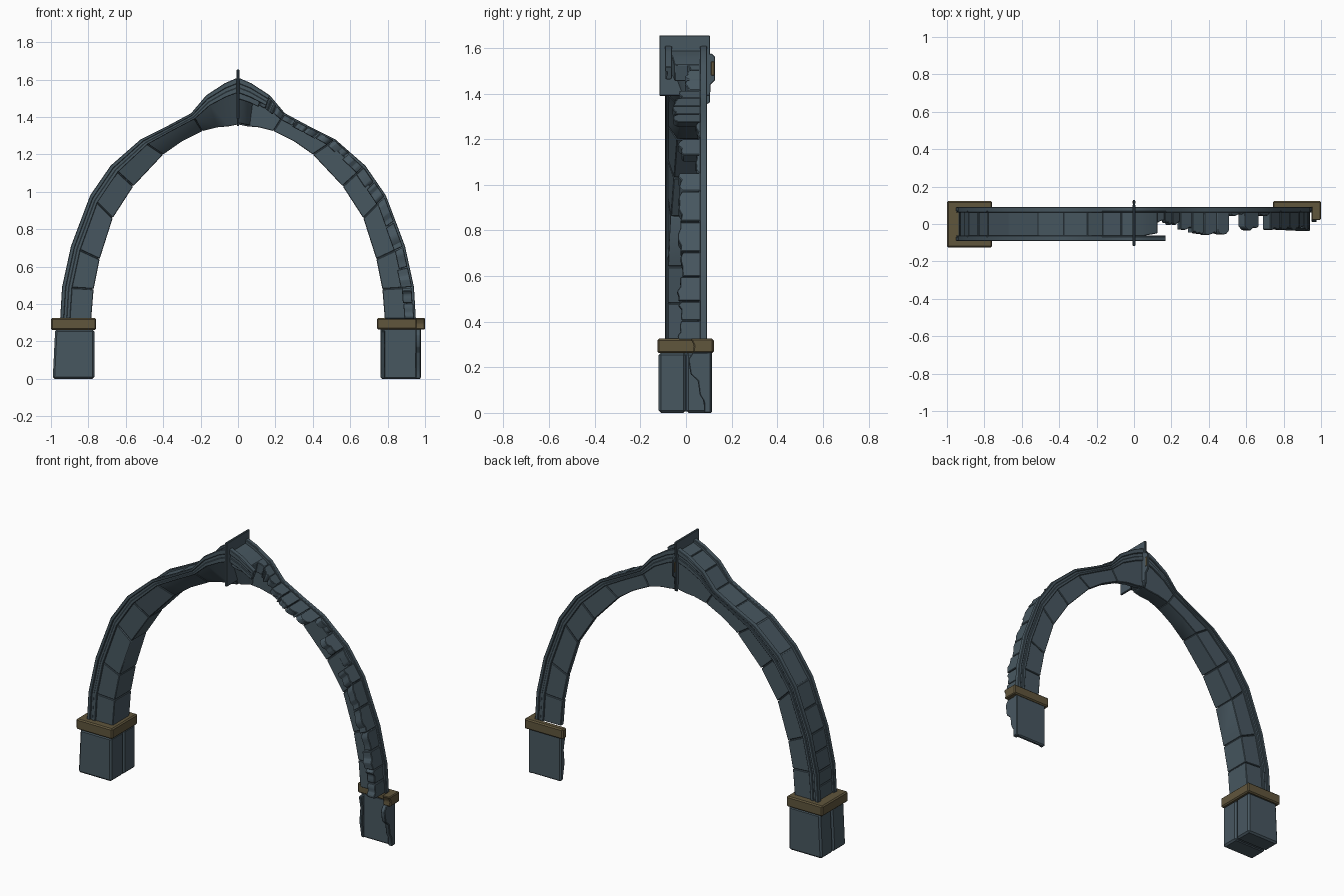
import bpy, bmesh, math, random
from mathutils import Vector

if "Cube" in bpy.data.objects:
    bpy.data.objects.remove(bpy.data.objects["Cube"])

random.seed(4)


def material(name, col):
    m = bpy.data.materials.new(name)
    m.diffuse_color = (*col, 1)
    m.use_nodes = True
    m.node_tree.nodes["Principled BSDF"].inputs["Base Color"].default_value = m.diffuse_color
    return m


STONE = material("blue grey stone", (0.064, 0.096, 0.118))
TRIM = material("brown trim stone", (0.118, 0.093, 0.046))

# Half of the arch from foot to apex: outer and inner (x, z) at each joint
HALF = [((.95, .32), (.785, .32)), ((.94, .49), (.772, .48)),
        ((.892, .71), (.74, .64)), ((.79, .98), (.67, .86)),
        ((.68, 1.14), (.56, 1.03)), ((.52, 1.28), (.40, 1.20)),
        ((.38, 1.35), (.30, 1.27)), ((.25, 1.42), (.19, 1.325)),
        ((.17, 1.515), (.11, 1.345)), ((.07, 1.58), (.05, 1.35)),
        ((0, 1.61), (0, 1.36))]
RING = [tuple((-x, z) for x, z in p) for p in HALF] + HALF[-2::-1]
END = len(RING) - 1


def point(u, t):
    """Point at joint number u and depth t (0 outer edge, 1 inner edge)."""
    i = min(int(u), END - 1)
    a, b = [Vector(p[0]).lerp(Vector(p[1]), t) for p in RING[i:i + 2]]
    return a.lerp(b, u - i)


def worn(u):
    """Front y of the inner edge, wearing back towards the apex."""
    return -.08 + .075 * min(1, max(0, (u - 2) / 5.5))


def finish(name, bm, mat, bevel):
    bmesh.ops.recalc_face_normals(bm, faces=bm.faces)
    if bevel:
        edges = [e for e in bm.edges if e.calc_face_angle(0) > math.radians(35)]
        bmesh.ops.bevel(bm, geom=edges, offset=bevel, segments=1,
                        affect='EDGES', clamp_overlap=True)
    me = bpy.data.meshes.new(name)
    bm.to_mesh(me)
    bm.free()
    me.shade_smooth()
    me.set_sharp_from_angle(angle=math.radians(32))
    me.materials.append(mat)
    ob = bpy.data.objects.new(name, me)
    bpy.context.collection.objects.link(ob)
    return ob


def sweep(name, us, t0, t1, back, fronts, mat=STONE, bevel=0.003, inner=None):
    """Bar along the arch; fronts is one y or a ragged list of them."""
    bm = bmesh.new()
    if not isinstance(fronts, list):
        fronts = [fronts] * len(us)
    inner = inner or fronts
    rings = []
    for u, f, g in zip(us, fronts, inner):
        o, i = point(u, t0), point(u, t1)
        rings.append([bm.verts.new(c) for c in (
            (o.x, back, o.y), (o.x, f, o.y), (i.x, g, i.y), (i.x, back, i.y))])
    for a, b in zip(rings, rings[1:]):
        for k in range(4):
            bm.faces.new((a[k], a[(k + 1) % 4], b[(k + 1) % 4], b[k]))
    bm.faces.new(rings[0])
    bm.faces.new(rings[-1][::-1])
    return finish(name, bm, mat, bevel)


def slab(name, pts, x0, x1, mat=STONE, bevel=0.006):
    """(y, z) outline extruded along x."""
    bm = bmesh.new()
    a, b = [[bm.verts.new((x, y, z)) for y, z in pts] for x in (x0, x1)]
    n = len(pts)
    bm.faces.new(a)
    bm.faces.new(b[::-1])
    for k in range(n):
        bm.faces.new((a[k], a[(k + 1) % n], b[(k + 1) % n], b[k]))
    return finish(name, bm, mat, bevel)


def box(name, x0, x1, y0, y1, z0, z1, mat=STONE, bevel=0.01):
    return slab(name, [(y0, z0), (y1, z0), (y1, z1), (y0, z1)], x0, x1, mat, bevel)


# Whole half: core and stones through the full depth, worn back at the crown
us = list(range(11))
sweep("arch_core", us, .1, .97, .068, -.066, bevel=0,
      inner=[worn(u) + .012 for u in us])
for i, us in enumerate(([0, 1], [1, 2], [2, 3], [3, 4], [4, 5], [5, 6, 7],
                        [7, 8, 9, 10])):
    us = [us[0] + .01] + us[1:-1] + [us[-1] - .01]
    sweep(f"voussoir_{i}", us, .27, 1, .08, -.08, inner=[worn(u) for u in us])
for a, b in ((0, .5), (.5, 1), (1, 1.5), (1.5, 2), (2, 2.5), (2.5, 3), (3, 4),
             (4, 5), (5, 6), (6, 7), (7, 8), (8, 9), (9, 10)):
    sweep("top_stone", [a + .01, b - .01], random.uniform(.05, .1), .3, .064, -.064)

# Broken stub of the crown just past the apex
sweep("crown_stub_top", [10, 10.5, 11, 11.6], .08, .45, .07, [-.07, -.07, -.06, -.05])
sweep("crown_stub", [10, 10.4, 10.8, 11.2], .4, .97, .07, [-.06, -.04, .0, .04],
      inner=[-.005, .0, .02, .045])

# Broken half: thin back facing and ragged top stones
for i, us in enumerate(([10, 11, 12, 13], [13, 14, 15], [15, 16], [16, 17],
                        [17, 18], [18, 19], [19, 20])):
    us = [us[0] + .01] + us[1:-1] + [us[-1] - .01]
    sweep(f"back_facing_{i}", us, .25, 1, .08, .05)
sweep("back_core", list(range(10, 21)), .08, .98, .07, .058, bevel=0)
DEPTHS = [-.035, -.03, -.035, -.025, -.03, -.03, -.03, .045, -.03, .045,
          -.05, -.055, -.05, -.03, .0, .0, .01]
for k, d in enumerate(DEPTHS):
    u = END - k / 2
    us = [u - .01 - .48 * j / 5 for j in range(6)]
    ragged = [min(.055, d + random.uniform(-.006, .012)) for _ in us]
    ragged[0] += .006
    ragged[-1] += .006
    sweep("broken_stone", us, random.uniform(.04, .09),
          random.uniform(.34, .42), .07, ragged, bevel=.003)

# Grooved rails along the outer edges
FRONT_RAIL = list(range(13))
BACK_RAIL = list(range(END + 1))
for label, s, us in (("front", -1, FRONT_RAIL), ("back", 1, BACK_RAIL)):
    sweep(label + "_rail", us, 0, .3, s * .062, s * .083, bevel=.002)
    sweep(label + "_rail_outer_bead", us, -.005, .12, s * .066, s * .092)
    sweep(label + "_rail_inner_bead", us, .2, .32, s * .066, s * .089)

# Crest plate at the apex with its small rear ornament
box("crest_plate", -.007, .007, -.117, .105, 1.39, 1.655, bevel=.003)
slab("rear_crest_edge", [(.085, 1.35), (.104, 1.36), (.108, 1.44), (.128, 1.46),
                         (.128, 1.56), (.112, 1.575), (.085, 1.57)],
     -.006, .006, bevel=.002)
box("rear_crest_inlay", -.008, .008, .11, .124, 1.48, 1.54, TRIM, .002)

# Whole foot: two base stones, each leaning in slightly, and the cap
for label, y0, y1 in (("front", -.12, -.002), ("rear", .002, .115)):
    ob = box(label + "_base_stone", -.99, -.768, y0, y1, 0, .264, bevel=.01)
    for v in ob.data.vertices:
        if v.co.z > .13 and v.co.x < -.9:
            v.co.x += .012
box("base_core", -.965, -.785, -.1, .1, .005, .27, bevel=0)
box("whole_cap", -1, -.758, -.125, .122, .262, .325, TRIM, .007)

# Broken foot: back wall, cracked outer wall, inner lip, and the cap remains
box("broken_base_back", .763, .978, .088, .113, 0, .27, bevel=.007)
slab("broken_base_outer", [(.08, 0), (.113, 0), (.113, .265), (.03, .265),
                           (.01, .235), (.02, .17), (.052, .14), (.06, .08),
                           (.078, .05)], .95, .977, bevel=.004)
slab("broken_base_lip", [(.085, 0), (.11, 0), (.11, .262), (.06, .255),
                         (.075, .18), (.066, .1)], .766, .785, bevel=.004)
box("broken_cap_back", .742, 1, .084, .122, .264, .325, TRIM, .007)
slab("broken_cap_side", [(.03, .264), (.12, .264), (.12, .325), (.02, .325),
                         (.035, .295)], .95, 1, TRIM, .005)
